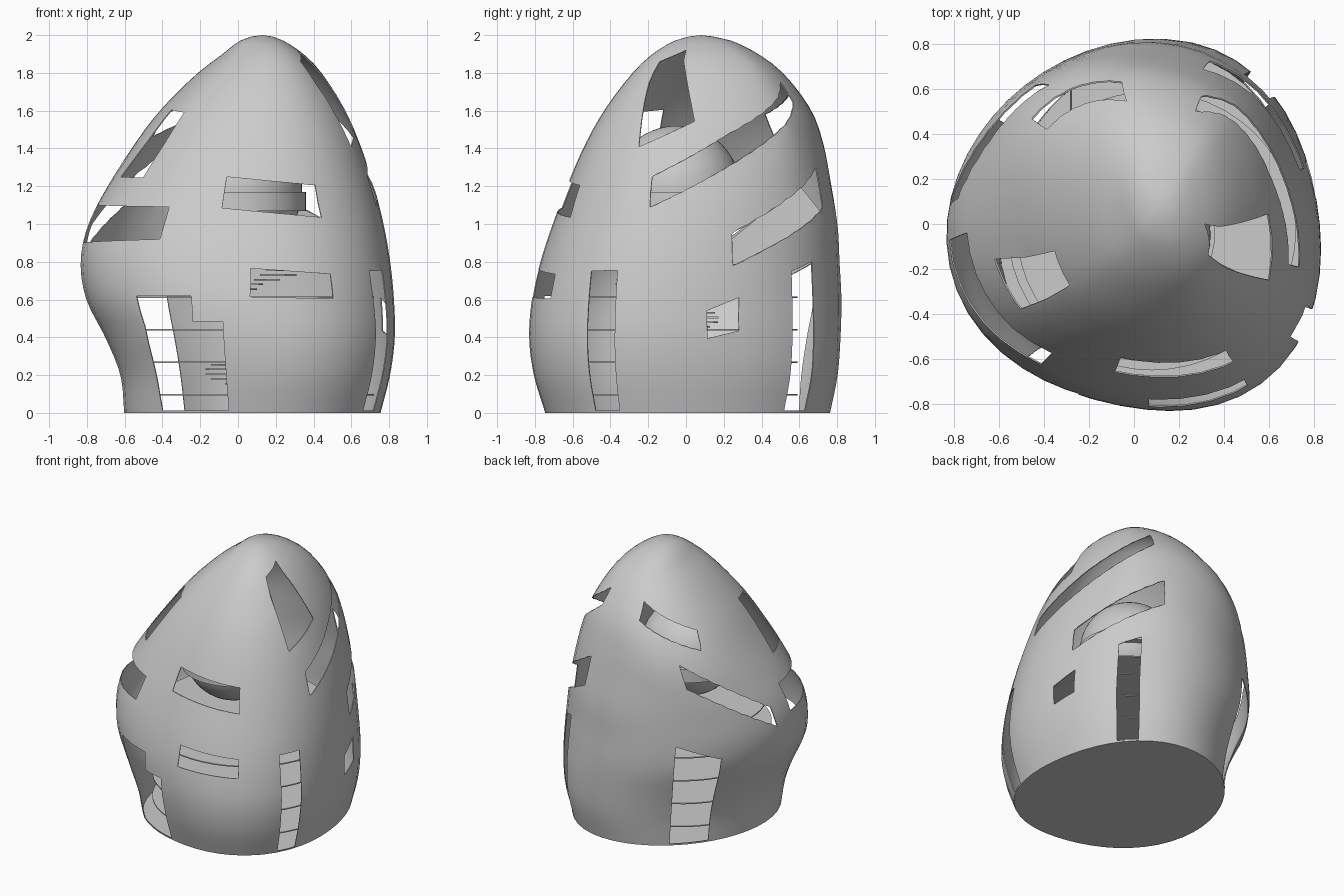
import bpy, bmesh, math
from mathutils import Vector

cube = bpy.data.objects.get("Cube")
if cube:
    bpy.data.objects.remove(cube, do_unlink=True)

SIDES = 48
FLOOR = 0.012
LEAN = 0.07
SQUARENESS = 0.018

# Egg outline: height, then -x, +x, -y and +y extents
OUTLINE = [
    (0, -.60, .75, -.74, .76), (.2, -.62, .80, -.80, .80),
    (.4, -.70, .825, -.825, .815), (.6, -.80, .82, -.81, .82),
    (.8, -.83, .80, -.765, .81), (1, -.79, .765, -.70, .80),
    (1.2, -.69, .715, -.625, .77), (1.4, -.56, .65, -.54, .73),
    (1.6, -.41, .565, -.43, .66), (1.8, -.21, .44, -.28, .51),
    (1.9, -.08, .345, -.175, .38), (1.97, .01, .24, -.06, .24),
    (1.993, .075, .18, .02, .14),
]


def slope(i, k):
    a, b = OUTLINE[max(i - 1, 0)], OUTLINE[min(i + 1, len(OUTLINE) - 1)]
    return (b[k] - a[k]) / (b[0] - a[0])


def ring(z):
    """Centre and radii of the elliptical section at height z."""
    i = 0
    while i < len(OUTLINE) - 2 and z > OUTLINE[i + 1][0]:
        i += 1
    a, b = OUTLINE[i], OUTLINE[i + 1]
    h = b[0] - a[0]
    s = min(max((z - a[0]) / h, 0), 1)
    e = []
    for k in range(1, 5):
        e.append(a[k] * (1 + 2 * s) * (1 - s) ** 2 + b[k] * s * s * (3 - 2 * s)
                 + h * s * (1 - s) * ((1 - s) * slope(i, k) - s * slope(i + 1, k)))
    return (e[0] + e[1]) / 2, (e[2] + e[3]) / 2, (e[1] - e[0]) / 2, (e[3] - e[2]) / 2


def on_egg(t, z, k=1):
    """Point on the egg, fuller towards +x -y; the far side fills out higher up."""
    cx, cy, rx, ry = ring(z)
    a = t + math.pi / 4
    lean = LEAN * math.cos(a) * math.cos(2 * a)
    if math.cos(a) < 0:
        s = min(max((z - .9) / .6, 0), 1)
        lean *= 1 - 2 * s * s * (3 - 2 * s)
    k *= 1 + lean + SQUARENESS * math.sin(2 * t) ** 2
    return Vector((cx + k * rx * math.cos(t), cy + k * ry * math.sin(t), z))


# Ways of placing a window corner on the egg, each giving (angle, height)
def nearest(angles, axis, value, z):
    return min((math.radians(d / 4) for d in angles),
               key=lambda t: abs(on_egg(t, z)[axis] - value)), z


def front(x, z):
    return nearest(range(-720, 1), 0, x, z)


def side(y, z):
    return nearest(range(-360, 361), 1, y, z)


def polar(deg, z):
    return math.radians(deg), z


def make(name, bm):
    bmesh.ops.recalc_face_normals(bm, faces=bm.faces)
    me = bpy.data.meshes.new(name)
    bm.to_mesh(me)
    bm.free()
    ob = bpy.data.objects.new(name, me)
    bpy.context.collection.objects.link(ob)
    return ob


def select(ob):
    bpy.ops.object.select_all(action='DESELECT')
    ob.select_set(True)
    bpy.context.view_layer.objects.active = ob


def smooth(ob):
    select(ob)
    bpy.ops.object.shade_smooth_by_angle(angle=math.radians(35))


def loft(bm, rows):
    for a, b in zip(rows, rows[1:]):
        n = len(a)
        for j in range(n):
            bm.faces.new((a[j], a[(j + 1) % n], b[(j + 1) % n], b[j]))


def build_shell():
    bm = bmesh.new()
    heights = [i * .06 for i in range(31)] + [1.85, 1.89, 1.92, 1.95, 1.97, 1.985, 1.993]
    rows = [[bm.verts.new(on_egg(math.tau * j / SIDES, z)) for j in range(SIDES)]
            for z in heights]
    loft(bm, rows)
    bm.faces.new(rows[0])
    tip = bm.verts.new((.13, .08, 2))
    top = rows[-1]
    for j in range(SIDES):
        bm.faces.new((top[j], top[(j + 1) % SIDES], tip))
    shell = make("egg_shell", bm)
    mod = shell.modifiers.new("thickness", 'SOLIDIFY')
    mod.thickness = FLOOR / 2
    mod.offset = -1
    select(shell)
    bpy.ops.object.modifier_apply(modifier=mod.name)
    return shell


def refine(line, steps=7):
    out = [line[0]]
    for a, b in zip(line, line[1:]):
        for i in range(1, steps + 1):
            f = i / steps
            out.append((a[0] + (b[0] - a[0]) * f, a[1] + (b[1] - a[1]) * f))
    return out


def cut_window(shell, lower, upper):
    """Cut the strip between two lines on the egg out of the shell."""
    bm = bmesh.new()
    rows = []
    for lo, hi in zip(refine(lower), refine(upper)):
        loop = [(lo, .8), (lo, 1.25), (hi, 1.25), (hi, .8)]
        rows.append([bm.verts.new(on_egg(*p, k)) for p, k in loop])
    loft(bm, rows)
    bm.faces.new(rows[0])
    bm.faces.new(rows[-1])
    cutter = make("window_cutter", bm)
    cutter.hide_render = True
    mod = shell.modifiers.new("window", 'BOOLEAN')
    mod.operation = 'DIFFERENCE'
    mod.solver = 'EXACT'
    mod.object = cutter
    select(shell)
    bpy.ops.object.modifier_apply(modifier=mod.name)
    bpy.data.objects.remove(cutter, do_unlink=True)


# Each window: how its corners are placed, lower line, upper line
WINDOWS = [
    (front, [(-.085, 1.085), (.445, 1.035)], [(-.06, 1.25), (.41, 1.205)]),
    (front, [(.065, .615), (.505, .605)], [(.065, .765), (.49, .735)]),
    (front, [(-.40, FLOOR), (-.05, FLOOR)], [(-.50, .485), (-.08, .485)]),
    (front, [(-.50, .47), (-.24, .47)], [(-.54, .62), (-.25, .62)]),
    (polar, [(-160, 1.25), (-139, 1.245)], [(-154, 1.605), (-136, 1.59)]),
    (polar, [(-172, .90), (-120, .92)], [(-172, 1.10), (-119, 1.09)]),
    (side, [(-.48, FLOOR), (-.35, FLOOR)], [(-.50, .75), (-.365, .755)]),
    (side, [(.52, FLOOR), (.63, FLOOR)], [(.56, .75), (.665, .80)]),
    (side, [(.115, .395), (.28, .435)], [(.11, .54), (.28, .61)]),
    (side, [(.25, .78), (.725, 1.09)], [(.245, .95), (.69, 1.30)]),
    (side, [(-.19, 1.09), (.23, 1.31), (.57, 1.645)],
           [(-.18, 1.25), (.20, 1.46), (.50, 1.755)]),
    (side, [(-.25, 1.41), (.045, 1.545)], [(-.14, 1.86), (0, 1.92)]),
    (polar, [(124, FLOOR), (147, FLOOR)], [(119, .80), (143, .69)]),
    (polar, [(107, 1.64), (146, 1.46)], [(111, 1.75), (149, 1.58)]),
    (polar, [(130, 1.22), (176, .84)], [(130, 1.39), (175, .99)]),
]

shell = build_shell()
for place, lower, upper in WINDOWS:
    cut_window(shell, [place(*p) for p in lower], [place(*p) for p in upper])
smooth(shell)


def disc(name, location, rx, ry, depth):
    bpy.ops.mesh.primitive_cylinder_add(vertices=SIDES, radius=1, depth=depth, location=location)
    ob = bpy.context.object
    ob.name = name
    ob.scale = (rx, ry, 1)
    smooth(ob)


def box(name, location, size, rotation=(0, 0, 0)):
    bpy.ops.mesh.primitive_cube_add(size=1, location=location, rotation=rotation)
    ob = bpy.context.object
    ob.name = name
    ob.scale = size


# Floor slabs, the top one smaller
for level in range(4):
    disc(f"floor_{level + 1}", (.08, -.03, .095 + .172 * level), .64, .62, .008)
disc("upper_floor", (.06, -.03, .783), .58, .58, .008)

# Spiral stair rising through the floors
for step in range(30):
    a = step * math.radians(24)
    box(f"stair_tread_{step + 1}",
        (.1 + .17 * math.cos(a), -.1 + .17 * math.sin(a), .03 + step * .025),
        (.2, .08, .008), (0, 0, a))

# Sloping ramp wall along the back
box("ramp_wall", (-.28, .4, .92), (.01, .67, .2), (math.radians(39), 0, 0))

# Round chamber on its cradle
disc("chamber_cradle", (0, -.04, 1.12), .36, .36, .1)
bpy.ops.mesh.primitive_uv_sphere_add(segments=SIDES, ring_count=24, radius=.34,
                                     location=(0, -.05, 1.18))
bpy.context.object.name = "round_chamber"
smooth(bpy.context.object)
